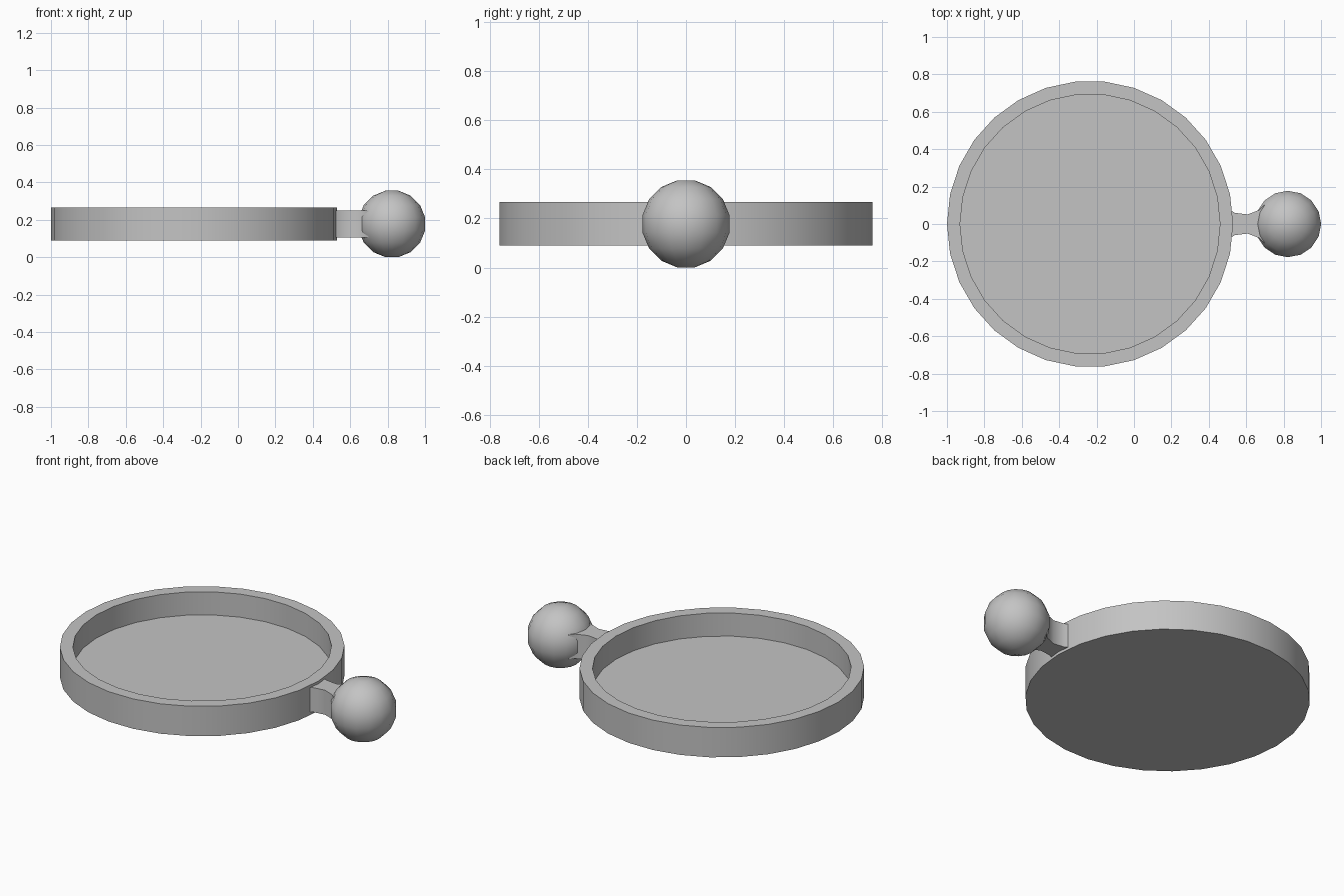
import bpy, bmesh, math

if "Cube" in bpy.data.objects:
    bpy.data.objects.remove(bpy.data.objects["Cube"])

grey = bpy.data.materials.new("plain_grey")
grey.diffuse_color = (0.55, 0.55, 0.55, 1)
grey.use_nodes = True
grey.node_tree.nodes["Principled BSDF"].inputs["Base Color"].default_value = grey.diffuse_color


def lathe(name, profile, sides, loc):
    """Revolve (radius, z) points around z; both ends are closed with flat caps."""
    bm = bmesh.new()
    rings = []
    for r, z in profile:
        rings.append([bm.verts.new((r * math.cos(2 * math.pi * i / sides),
                                    r * math.sin(2 * math.pi * i / sides), z))
                      for i in range(sides)])
    for a, b in zip(rings, rings[1:]):
        for i in range(sides):
            j = (i + 1) % sides
            bm.faces.new((a[i], a[j], b[j], b[i]))
    bm.faces.new(rings[0][::-1])
    bm.faces.new(rings[-1])
    return finish(name, bm, loc)


def finish(name, bm, loc=(0, 0, 0)):
    bmesh.ops.recalc_face_normals(bm, faces=bm.faces)
    mesh = bpy.data.meshes.new(name)
    bm.to_mesh(mesh)
    bm.free()
    mesh.materials.append(grey)
    ob = bpy.data.objects.new(name, mesh)
    ob.location = loc
    bpy.context.collection.objects.link(ob)
    bpy.ops.object.select_all(action='DESELECT')
    ob.select_set(True)
    bpy.context.view_layer.objects.active = ob
    bpy.ops.object.shade_smooth_by_angle(angle=math.radians(30))
    return ob


# Shallow round tray: outer wall, rim, inner wall, floor
lathe("tray", [(0.765, 0.09), (0.765, 0.267), (0.695, 0.267), (0.695, 0.13)],
      30, (-0.235, 0, 0))

# Ball knob: 16 sides, 8 rings, small flat caps top and bottom
R = 0.181
angles = [math.radians(11.25 + 22.5 * i) for i in range(8)]
lathe("ball_knob", [(R * math.sin(a), -R * math.cos(a)) for a in angles],
      16, (0.823, 0, 0.178))

# Waisted neck joining tray and ball, profile mirrored across y
half = [(0.49, 0.091), (0.539, 0.0595), (0.607, 0.051),
        (0.672, 0.076), (0.697, 0.102), (0.74, 0.09)]
outline = half + [(x, -y) for x, y in reversed(half)]
bm = bmesh.new()
face = bm.faces.new([bm.verts.new((x, y, 0.106)) for x, y in outline])
ext = bmesh.ops.extrude_face_region(bm, geom=[face], use_keep_orig=True)
top = [v for v in ext["geom"] if isinstance(v, bmesh.types.BMVert)]
bmesh.ops.translate(bm, verts=top, vec=(0, 0, 0.145))
finish("neck", bm)
